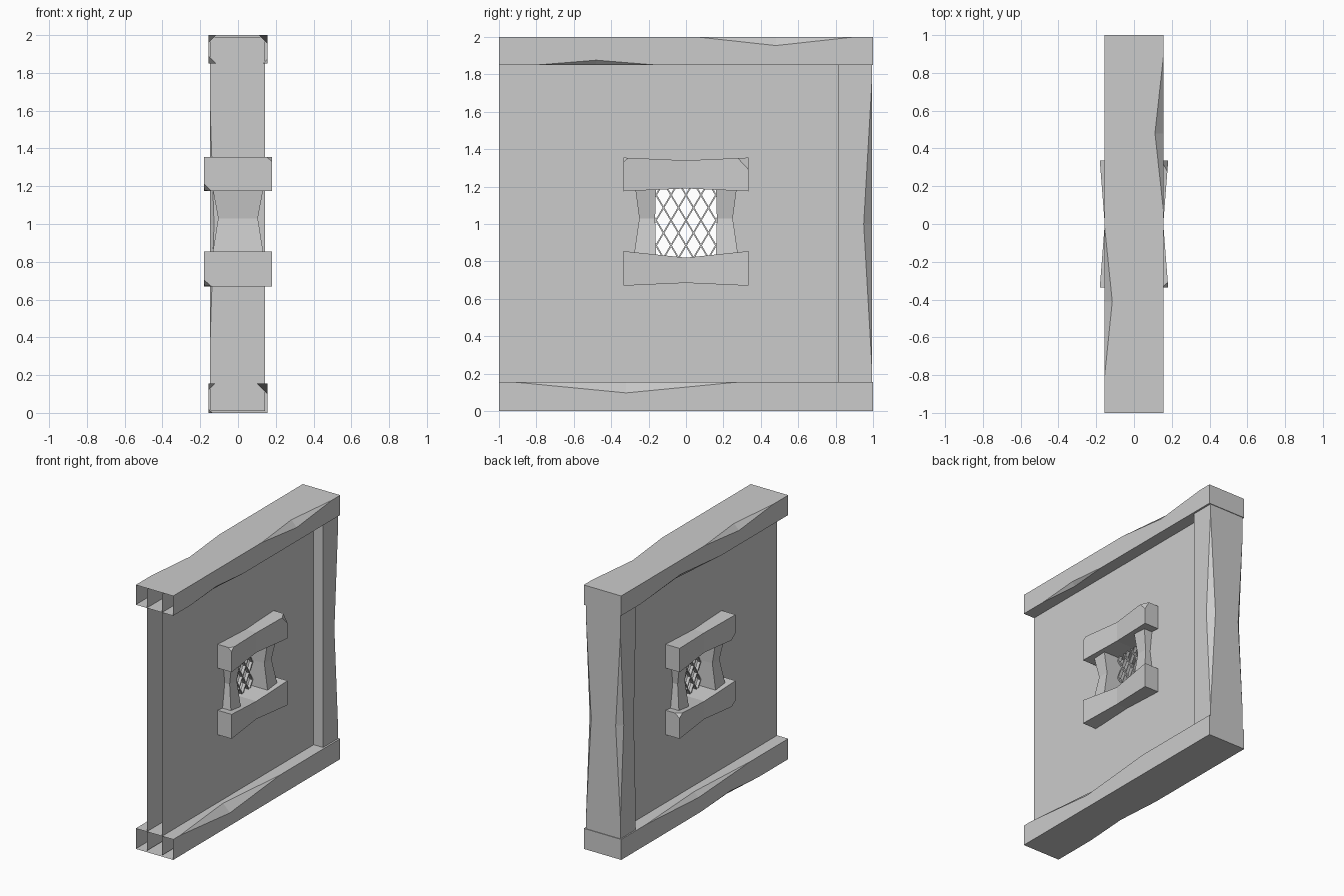
import bpy, bmesh, math
from mathutils import Vector, Matrix

if "Cube" in bpy.data.objects:
    bpy.data.objects.remove(bpy.data.objects["Cube"])

GREY = (0.6, 0.6, 0.6, 1)
mat = bpy.data.materials.new("plain_grey")
mat.use_nodes = True
mat.diffuse_color = GREY
mat.node_tree.nodes["Principled BSDF"].inputs["Base Color"].default_value = GREY


def finish(bm, name):
    mesh = bpy.data.meshes.new(name)
    bm.to_mesh(mesh)
    bm.free()
    mesh.materials.append(mat)
    obj = bpy.data.objects.new(name, mesh)
    bpy.context.collection.objects.link(obj)
    return obj


def add_box(bm, lo, hi, turn=None):
    lo, hi = Vector(lo), Vector(hi)
    m = Matrix.Translation((lo + hi) / 2) @ (turn or Matrix())
    bmesh.ops.create_cube(bm, size=1, matrix=m @ Matrix.Diagonal((*(hi - lo), 1)))


def chipped_box(name, lo, hi, axis, chips):
    """Box with notches worn into its long edges: (side a, side b, start, end, depth)."""
    bm = bmesh.new()
    add_box(bm, lo, hi)
    obj = finish(bm, name)
    a, b = [i for i in range(3) if i != axis]
    cut = bmesh.new()
    for sa, sb, start, end, depth in chips:
        def point(t, da, db):
            p = Vector()
            p[axis] = t
            p[a] = (hi if sa > 0 else lo)[a] - sa * da
            p[b] = (hi if sb > 0 else lo)[b] - sb * db
            return p
        mid = (start + end) / 2
        rim = [point(start, 0, 0), point(end, 0, 0), point(mid, depth, 0), point(mid, 0, depth)]
        out = Vector()
        out[a], out[b] = sa * 0.1, sb * 0.1
        verts = [cut.verts.new(p) for p in rim + [p + out for p in rim]]
        bmesh.ops.convex_hull(cut, input=verts)
    bmesh.ops.recalc_face_normals(cut, faces=cut.faces)
    cutter = finish(cut, name + "_cutter")
    cutter.hide_render = True
    mod = obj.modifiers.new("chips", "BOOLEAN")
    mod.operation, mod.solver, mod.object = "DIFFERENCE", "EXACT", cutter
    bpy.context.view_layer.objects.active = obj
    bpy.ops.object.modifier_apply(modifier=mod.name)
    bpy.data.objects.remove(cutter)
    return obj


def open_front(obj):
    """Remove the front end cap so the beam is hollow."""
    bm = bmesh.new()
    bm.from_mesh(obj.data)
    caps = [f for f in bm.faces if f.normal.y < -0.99]
    bmesh.ops.delete(bm, geom=caps, context="FACES")
    bm.to_mesh(obj.data)
    bm.free()


def loft(name, axis, sections, corners=()):
    """Box lofted through (position, a0, a1, b0, b1) sections, with corners sliced off."""
    bm = bmesh.new()
    a, b = [i for i in range(3) if i != axis]
    rings = []
    for t, a0, a1, b0, b1 in sections:
        ring = []
        for u, v in ((a0, b0), (a1, b0), (a1, b1), (a0, b1)):
            p = Vector()
            p[axis], p[a], p[b] = t, u, v
            ring.append(bm.verts.new(p))
        rings.append(ring)
    for r, s in zip(rings, rings[1:]):
        for i in range(4):
            j = (i + 1) % 4
            bm.faces.new((r[i], r[j], s[j], s[i]))
    bm.faces.new(rings[0])
    bm.faces.new(rings[-1])
    for corner, size in corners:
        # Plane through three points, one along each edge of the corner
        c = Vector(corner)
        mid_z = (sections[0][3] + sections[0][4]) / 2
        signs = (math.copysign(1, c.x), math.copysign(1, c.y), math.copysign(1, c.z - mid_z))
        normal = Vector([s / d for s, d in zip(signs, size)])
        origin = c - Vector((signs[0] * size[0], 0, 0))
        res = bmesh.ops.bisect_plane(bm, geom=bm.verts[:] + bm.edges[:] + bm.faces[:],
                                     plane_co=origin, plane_no=normal, clear_outer=True)
        edges = [e for e in res["geom_cut"] if isinstance(e, bmesh.types.BMEdge)]
        bmesh.ops.holes_fill(bm, edges=edges)
    bmesh.ops.recalc_face_normals(bm, faces=bm.faces)
    return finish(bm, name)


# Hollow horizontal beams
X = 0.157
open_front(chipped_box("top_beam", (-X, -1, 1.85), (X, 1, 2), 1, [
    (1, 1, 0.06, 0.9, 0.046), (1, -1, -0.8, -0.16, 0.026),
    (-1, 1, -0.82, 0, 0.042), (-1, -1, -0.2, 0.77, 0.042)]))
open_front(chipped_box("bottom_beam", (-X, -1, 0), (X, 1, 0.155), 1, [
    (1, 1, -0.92, 0.28, 0.058), (-1, 1, -0.55, 0.7, 0.036),
    (-1, -1, -0.65, 0.05, 0.024)]))

# Upright at the back end
chipped_box("back_post", (-0.147, 0.815, 0.01), (0.143, 0.995, 1.99), 2, [
    (1, 1, 0.22, 1.78, 0.045), (-1, 1, 0.3, 1.7, 0.04), (-1, -1, 0.4, 1.6, 0.02)])

# Thin wall panels with a window hole
for side, label in ((1, "left"), (-1, "right")):
    bm = bmesh.new()
    x = side * 0.064
    outer, inner = [[bm.verts.new((x, y, z)) for y, z in
                     ((y0, z0), (y1, z0), (y1, z1), (y0, z1))]
                    for y0, y1, z0, z1 in ((-1, 0.83, 0.01, 1.99), (-0.22, 0.22, 0.76, 1.27))]
    for i in range(4):
        j = (i + 1) % 4
        quad = [outer[i], outer[j], inner[j], inner[i]]
        bm.faces.new(quad if side > 0 else quad[::-1])
    finish(bm, label + "_wall_panel")

# Window lintel and sill, worn thinner in the middle
W, L = 0.181, 0.335
for name, z0, z1, m0, m1, corners in (
        ("window_lintel", 1.175, 1.355, 1.19, 1.34,
         [((W, L, 1.355), (0.035, 0.07, 0.065)), ((W, -L, 1.355), (0.03, 0.03, 0.025)),
          ((-W, -L, 1.175), (0.04, 0.05, 0.04))]),
        ("window_sill", 0.67, 0.855, 0.685, 0.82,
         [((-W, L, 0.855), (0.04, 0.05, 0.03)), ((-W, -L, 0.67), (0.04, 0.05, 0.035))])):
    loft(name, 1, [(-L, -W, W, z0, z1), (0, -0.155, 0.155, m0, m1), (L, -W, W, z0, z1)], corners)

# Window jambs, pinched at mid height
for side, label in ((1, "back"), (-1, "front")):
    def jamb(z, x, inner, outer):
        lo, hi = sorted((side * inner, side * outer))
        return (z, -x, x, lo, hi)
    loft(label + "_window_jamb", 2, [jamb(0.81, 0.14, 0.16, 0.282),
                                     jamb(1.03, 0.105, 0.165, 0.25),
                                     jamb(1.22, 0.14, 0.16, 0.275)])

# Diamond lattice, trimmed to the opening
bm = bmesh.new()
step, rise = 0.08, 0.135
tilt = math.atan2(step, rise)
for lean in (1, -1):
    for i in range(-5, 6):
        y = i * step
        add_box(bm, (-0.012, y - 0.004, 0.6), (0.012, y + 0.004, 1.44),
                Matrix.Rotation(lean * tilt, 4, "X"))
for co, no in (((0, 0.18, 1), (0, 1, 0)), ((0, -0.18, 1), (0, -1, 0)),
               ((0, 0, 1.2), (0, 0, 1)), ((0, 0, 0.81), (0, 0, -1))):
    bmesh.ops.bisect_plane(bm, geom=bm.verts[:] + bm.edges[:] + bm.faces[:],
                           plane_co=co, plane_no=no, clear_outer=True)
finish(bm, "window_lattice")
